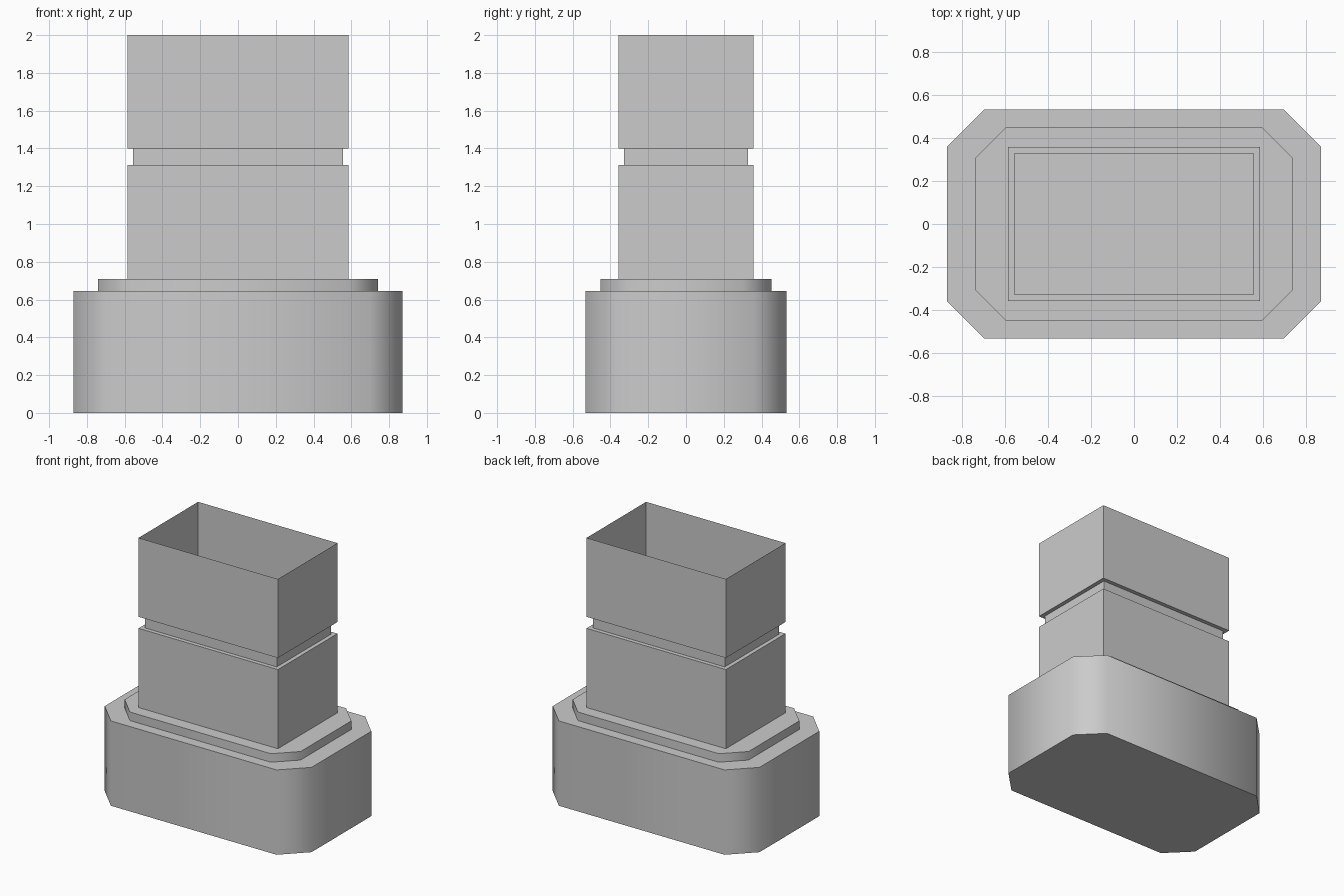
import bpy
import bmesh
import math

if "Cube" in bpy.data.objects:
    bpy.data.objects.remove(bpy.data.objects["Cube"])


def outline(hx, hy, c):
    """Rectangle with half sizes hx, hy and corners cut by c."""
    pts = []
    for sx, sy in ((1, 1), (-1, 1), (-1, -1), (1, -1)):
        pair = [(sx * hx, sy * (hy - c)), (sx * (hx - c), sy * hy)]
        pts += pair if sx * sy > 0 else pair[::-1]
    return pts


def shell(name, levels, floor=False):
    """Skin a stack of (half x, half y, corner cut, z) outlines, open at the top."""
    bm = bmesh.new()
    rings = [[bm.verts.new((x, y, z)) for x, y in outline(hx, hy, c)]
             for hx, hy, c, z in levels]
    for low, high in zip(rings, rings[1:]):
        for i in range(8):
            j = (i + 1) % 8
            bm.faces.new((low[i], low[j], high[j], high[i]))
    if floor:
        bm.faces.new(rings[0][::-1])
    # Uncut corners collapse to single points
    bmesh.ops.remove_doubles(bm, verts=bm.verts[:], dist=1e-5)
    mesh = bpy.data.meshes.new(name)
    bm.to_mesh(mesh)
    bm.free()
    obj = bpy.data.objects.new(name, mesh)
    bpy.context.collection.objects.link(obj)
    bpy.ops.object.select_all(action='DESELECT')
    obj.select_set(True)
    bpy.context.view_layer.objects.active = obj
    bpy.ops.object.shade_smooth_by_angle(angle=math.radians(50))
    return obj


# Wide base with cut corners, a low step and a shoulder running in to the neck
shell("base", [
    (0.87, 0.532, 0.173, 0.0),
    (0.87, 0.532, 0.173, 0.645),
    (0.74, 0.452, 0.147, 0.645),
    (0.74, 0.452, 0.147, 0.71),
    (0.586, 0.358, 0.0, 0.71),
], floor=True)

# Rectangular neck with a groove around it, open at the top
shell("neck", [
    (0.586, 0.358, 0.0, 0.71),
    (0.586, 0.358, 0.0, 1.312),
    (0.555, 0.327, 0.0, 1.312),
    (0.555, 0.327, 0.0, 1.40),
    (0.586, 0.358, 0.0, 1.40),
    (0.586, 0.358, 0.0, 2.0),
])
